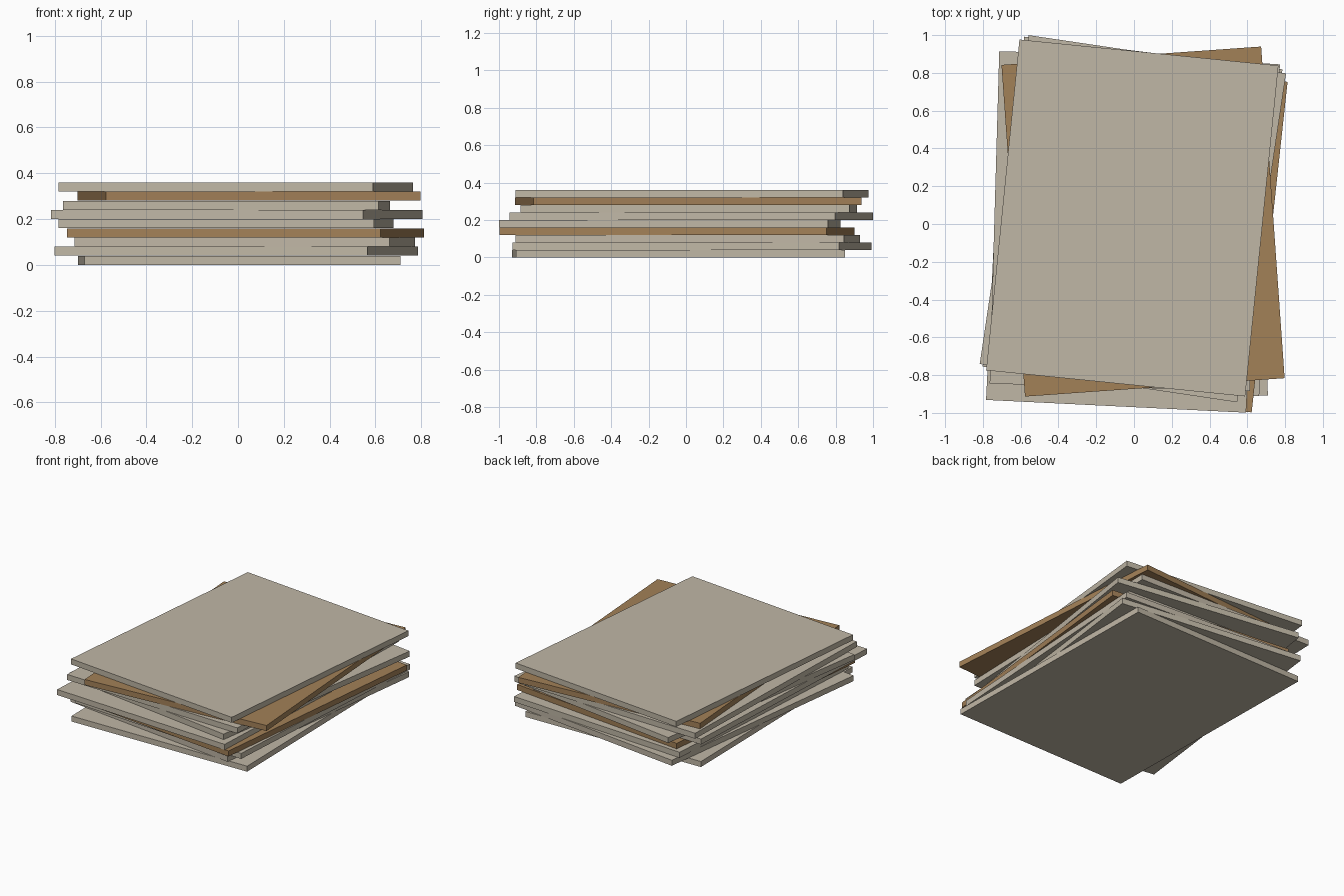
import bpy
import math

if "Cube" in bpy.data.objects:
    bpy.data.objects.remove(bpy.data.objects["Cube"])

WIDTH, DEPTH, PITCH, THICK = 1.378, 1.76, 0.04, 0.0395


def material(name, rgb):
    m = bpy.data.materials.new(name)
    m.diffuse_color = (*rgb, 1)
    m.use_nodes = True
    m.node_tree.nodes["Principled BSDF"].inputs["Base Color"].default_value = m.diffuse_color
    return m


beige = material("beige_board", (0.53, 0.475, 0.38))
brown = material("brown_board", (0.365, 0.218, 0.097))

# Boards from bottom to top: x, y, turn in degrees, colour
boards = [
    (0.005, -0.040, 0.95, beige),
    (-0.008, 0.032, -7.2, beige),
    (0.030, 0.010, -3.6, beige),
    (0.033, -0.048, -6.2, brown),
    (-0.052, -0.086, -2.8, beige),
    (-0.006, 0.028, -8.45, beige),
    (-0.050, 0.015, -1.65, beige),
    (0.048, 0.013, 4.05, brown),
    (-0.009, 0.032, -5.75, beige),
]

# Stack of loosely turned boards
for i, (x, y, turn, mat) in enumerate(boards):
    bpy.ops.mesh.primitive_cube_add(
        size=1, location=(x, y, i * PITCH + THICK / 2),
        rotation=(0, 0, math.radians(turn)))
    ob = bpy.context.object
    ob.name = f"board_{i + 1}"
    ob.scale = (WIDTH, DEPTH, THICK)
    bpy.ops.object.transform_apply(location=False, rotation=False, scale=True)
    ob.data.materials.append(mat)
